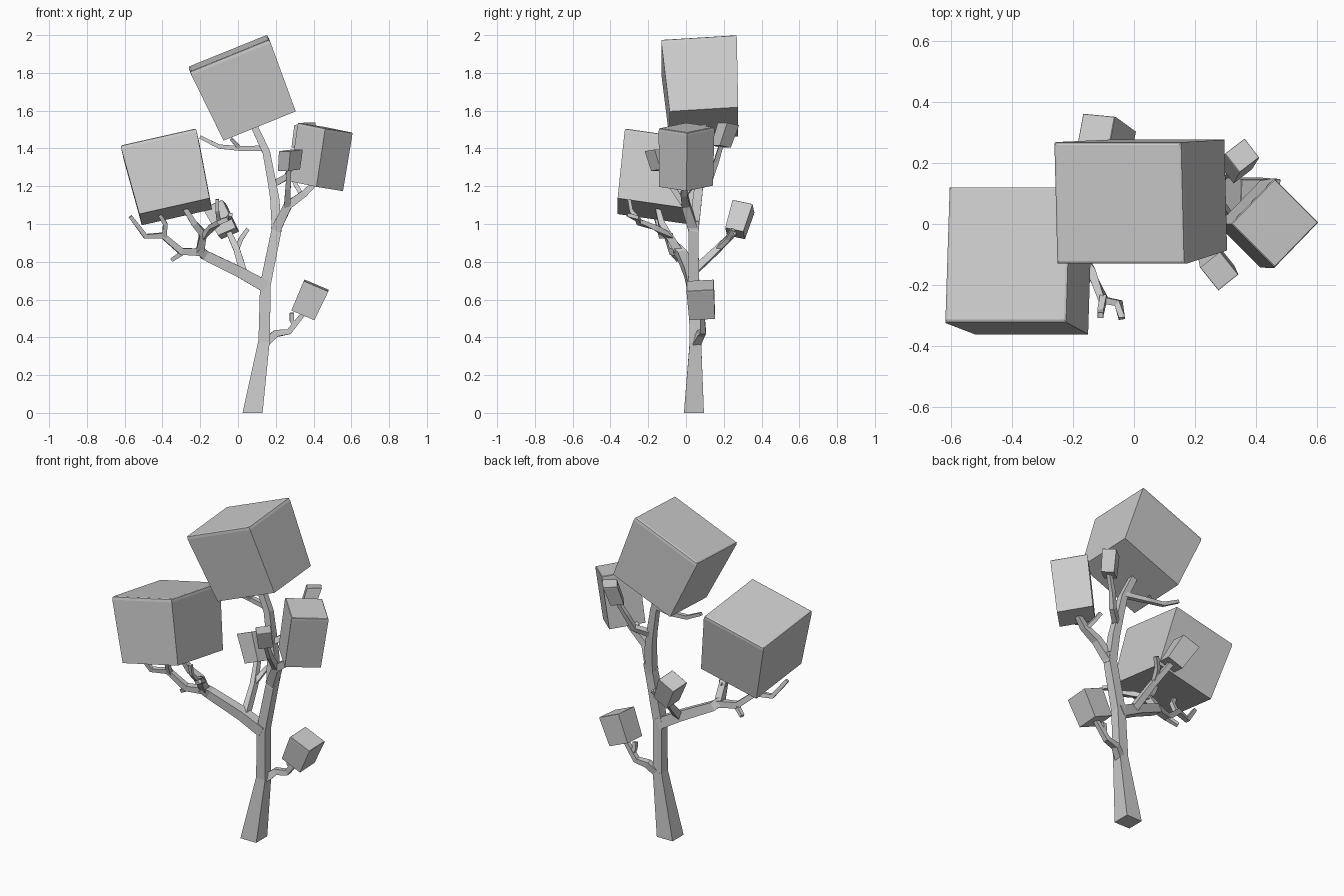
import bpy
import bmesh
from mathutils import Vector

cube = bpy.data.objects.get("Cube")
if cube:
    bpy.data.objects.remove(cube, do_unlink=True)

# One plain grey for the whole tree
grey = bpy.data.materials.new("plain_grey")
grey.use_nodes = True
colour = (0.6, 0.6, 0.6, 1)
grey.diffuse_color = colour
grey.node_tree.nodes["Principled BSDF"].inputs["Base Color"].default_value = colour


def make_object(name, bm):
    bmesh.ops.recalc_face_normals(bm, faces=bm.faces)
    mesh = bpy.data.meshes.new(name)
    bm.to_mesh(mesh)
    bm.free()
    mesh.materials.append(grey)
    obj = bpy.data.objects.new(name, mesh)
    bpy.context.collection.objects.link(obj)
    return obj


def loft(name, rings):
    """Skin a list of four-point rings and close both ends."""
    bm = bmesh.new()
    loops = [[bm.verts.new(point) for point in ring] for ring in rings]
    for low, high in zip(loops, loops[1:]):
        for i in range(4):
            j = (i + 1) % 4
            bm.faces.new((low[i], low[j], high[j], high[i]))
    bm.faces.new(loops[0])
    bm.faces.new(loops[-1])
    return make_object(name, bm)


def square(centre, u, v):
    return [centre - u - v, centre + u - v, centre + u + v, centre - u + v]


def branch(name, points, start, end):
    """Four-sided limb through the points, its radius running from start to end."""
    points = [Vector(p) for p in points]
    last = len(points) - 1
    rings = []
    for i, point in enumerate(points):
        along = points[min(i + 1, last)] - points[max(i - 1, 0)]
        if i == 0 and point.z == 0:
            along = Vector((0, 0, 1))
        along.normalize()
        side = Vector((0, 1, 0)) if abs(along.y) < 0.75 else Vector((1, 0, 0))
        v = (side - along * side.dot(along)).normalized()
        u = v.cross(along)
        radius = start + (end - start) * i / last
        rings.append(square(point, u * radius, v * radius))
    return loft(name, rings)


def foliage(name, top, bottom, edge, depth, taper):
    """Block of leaves, narrower below, with a slim chamfered lid on top."""
    top, bottom, u = Vector(top), Vector(bottom), Vector(edge) / 2
    up = top - bottom
    v = up.cross(u).normalized() * depth / 2
    lid = top - up * 0.05
    rings = [square(bottom, u * taper, v * taper),
             square(lid, u, v),
             square(top - up * 0.01, u * 0.99, v * 0.99),
             square(top, u * 0.96, v * 0.96)]
    return loft(name, rings)


# Trunk
branch("trunk_base", [(.077, .042, 0), (.138, .05, .38)], .053, .03)
branch("trunk_middle", [(.138, .05, .37), (.145, .04, .68), (.2, .04, .95),
                        (.215, .045, 1.02)], .03, .025)
branch("trunk_top", [(.205, .04, .96), (.195, .06, 1.13), (.18, .07, 1.22),
                     (.15, .08, 1.38), (.08, .09, 1.53)], .026, .018)

# Lower right limb
branch("lower_limb", [(.135, .05, .36), (.2, .08, .42), (.27, .09, .43),
                      (.35, .085, .53)], .022, .012)
branch("lower_twig", [(.3, .09, .46), (.285, .085, .49), (.285, .08, .53)], .012, .011)

# Big left limb and its forks
branch("left_limb", [(.145, .04, .67), (.01, .02, .745), (-.175, -.02, .835),
                     (-.21, -.05, .87)], .032, .022)
branch("left_outer_fork", [(-.19, -.03, .85), (-.3, -.07, .855), (-.4, -.1, .94),
                           (-.49, -.13, .935), (-.57, -.16, 1.04)], .02, .01)
branch("left_outer_twig", [(-.39, -.1, .93), (-.385, -.13, 1.0), (-.42, -.15, 1.06)], .013, .01)
branch("left_low_twig", [(-.29, -.07, .85), (-.35, -.04, .81)], .013, .01)
branch("left_upper_fork", [(-.2, -.04, .86), (-.185, -.1, .95), (-.23, -.13, 1.0),
                           (-.28, -.15, 1.08)], .022, .013)
branch("left_front_fork", [(-.19, -.08, .93), (-.14, -.16, .98), (-.1, -.25, 1.01),
                           (-.05, -.26, 1.03), (-.04, -.31, 1.05)], .016, .01)
branch("left_front_twig", [(-.1, -.24, 1.01), (-.11, -.29, 1.07), (-.11, -.3, 1.13)], .011, .009)

# Back limb
branch("back_limb", [(.03, .03, .74), (-.005, .16, .86), (-.05, .26, .96)], .02, .014)
branch("back_twig", [(-.005, .17, .87), (.015, .22, .92), (.05, .25, .97)], .013, .011)

# Upper limbs
branch("right_limb", [(.2, .04, .97), (.265, 0, 1.1), (.35, -.01, 1.16),
                      (.41, 0, 1.22)], .026, .014)
branch("right_twig", [(.34, -.01, 1.15), (.31, .03, 1.2), (.29, .06, 1.24)], .012, .01)
branch("front_limb", [(.26, 0, 1.09), (.265, -.07, 1.19), (.272, -.13, 1.31)], .017, .011)
branch("upper_back_limb", [(.185, .07, 1.21), (.26, .13, 1.25), (.29, .16, 1.33),
                           (.34, .19, 1.43)], .017, .011)
branch("top_left_limb", [(.145, .085, 1.4), (.01, .12, 1.4), (-.1, .13, 1.41),
                         (-.2, .14, 1.46)], .015, .009)
branch("top_left_twig", [(.01, .12, 1.4), (-.035, .09, 1.45)], .011, .009)

# Foliage blocks
foliage("top_foliage", (-.05, .068, 1.905), (.11, .095, 1.53), (.42, 0, .17), .4, .91)
foliage("left_foliage", (-.415, -.1, 1.43), (-.33, -.155, 1.065), (.4, 0, .09), .45, .93)
foliage("right_foliage", (.462, .003, 1.51), (.415, 0, 1.2), (.145, -.145, -.03), .21, .97)
foliage("lower_foliage", (.415, .075, .675), (.345, .085, .52), (.13, 0, -.055), .145, .94)
foliage("small_front_foliage", (.28, -.155, 1.39), (.27, -.125, 1.285), (.06, -.075, 0), .085, .93)
foliage("small_back_foliage", (.355, .225, 1.53), (.335, .185, 1.41), (.065, .05, 0), .08, .92)
foliage("back_foliage", (-.125, .305, 1.095), (-.05, .26, .95), (.105, -.01, .045), .11, .9)
